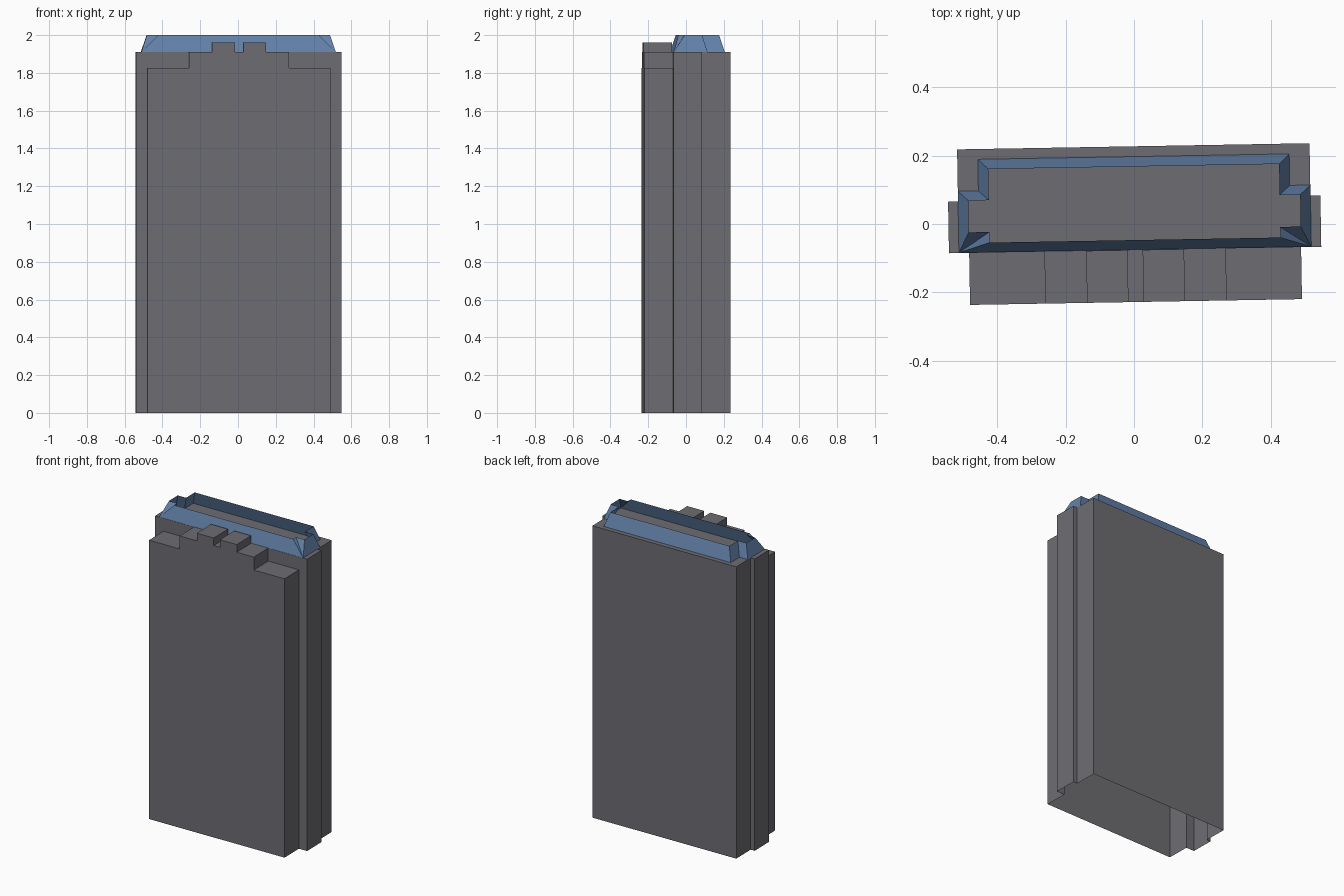
import bpy
import bmesh
import math
from mathutils import Matrix

if "Cube" in bpy.data.objects:
    bpy.data.objects.remove(bpy.data.objects["Cube"])

PLACE = Matrix.Translation((0.002, -0.003, 0)) @ Matrix.Rotation(math.radians(1.0), 4, 'Z')
ROOF = 1.91


def material(name, rgb):
    m = bpy.data.materials.new(name)
    m.diffuse_color = (*rgb, 1)
    m.use_nodes = True
    m.node_tree.nodes["Principled BSDF"].inputs["Base Color"].default_value = m.diffuse_color
    return m


def finish(name, bm, mat):
    bm.transform(PLACE)
    mesh = bpy.data.meshes.new(name)
    bm.to_mesh(mesh)
    bm.free()
    mesh.materials.append(mat)
    bpy.context.collection.objects.link(bpy.data.objects.new(name, mesh))


def face(bm, pts):
    bm.faces.new([bm.verts.new(p) for p in pts])


def mirrored(half):
    """Close a right-hand half profile with its left-hand copy."""
    return [(-x, z) for x, z in half] + list(reversed(half))


def sleeve(bm, profile, y0, y1):
    """Run an open x-z profile along y, leaving the bottom open."""
    for (xa, za), (xb, zb) in zip(profile, profile[1:]):
        face(bm, [(xa, y0, za), (xa, y1, za), (xb, y1, zb), (xb, y0, zb)])


def panel(bm, profile, y):
    face(bm, [(x, y, z) for x, z in profile])


grey = material("dark grey wall", (0.155, 0.152, 0.168))
blue = material("blue parapet", (0.125, 0.22, 0.40))

# Tower shell: three depth layers, hollow and open underneath
Y_FRONT, Y_MID, Y_REAR, Y_BACK = -0.225, -0.073, 0.0775, 0.23
front = mirrored([(0.485, 0), (0.485, 1.825), (0.265, 1.825), (0.265, ROOF),
                  (0.143, ROOF), (0.143, 1.96), (0.022, 1.96), (0.022, ROOF)])
middle = mirrored([(0.544, 0), (0.544, ROOF)])
back = mirrored([(0.515, 0), (0.515, ROOF)])

bm = bmesh.new()
sleeve(bm, front, Y_FRONT, Y_MID)
sleeve(bm, middle, Y_MID, Y_REAR)
sleeve(bm, back, Y_REAR, Y_BACK)
panel(bm, front, Y_FRONT)
panel(bm, back, Y_BACK)
# Step faces between layers, and backs of the two front bumps
for s in (-1, 1):
    panel(bm, [(s * x, z) for x, z in
               [(0.544, 0), (0.544, ROOF), (0.265, ROOF), (0.265, 1.825),
                (0.485, 1.825), (0.485, 0)]], Y_MID)
    panel(bm, [(s * x, z) for x, z in
               [(0.022, ROOF), (0.143, ROOF), (0.143, 1.96), (0.022, 1.96)]], Y_MID)
    panel(bm, [(s * x, z) for x, z in
               [(0.515, 0), (0.544, 0), (0.544, ROOF), (0.515, ROOF)]], Y_REAR)
bmesh.ops.remove_doubles(bm, verts=bm.verts, dist=0.0005)
bmesh.ops.recalc_face_normals(bm, faces=bm.faces)
finish("tower_shell", bm, grey)

# Roof parapet: thin sloped band, front corners fan to one base point
base = [(0.515, -0.072)] * 3 + [(0.515, 0.108), (0.455, 0.108), (0.455, 0.20)]
rim = [(0.425, -0.044), (0.425, -0.013), (0.485, -0.013),
       (0.485, 0.08), (0.425, 0.08), (0.425, 0.171)]
base += [(-x, y) for x, y in reversed(base)]
rim += [(-x, y) for x, y in reversed(rim)]
bm = bmesh.new()
for i in range(len(rim)):
    j = (i + 1) % len(rim)
    pts = [(*base[i], ROOF)]
    if base[j] != base[i]:
        pts.append((*base[j], ROOF))
    face(bm, pts + [(*rim[j], 2.0), (*rim[i], 2.0)])
bmesh.ops.remove_doubles(bm, verts=bm.verts, dist=0.0005)
finish("roof_parapet", bm, blue)
